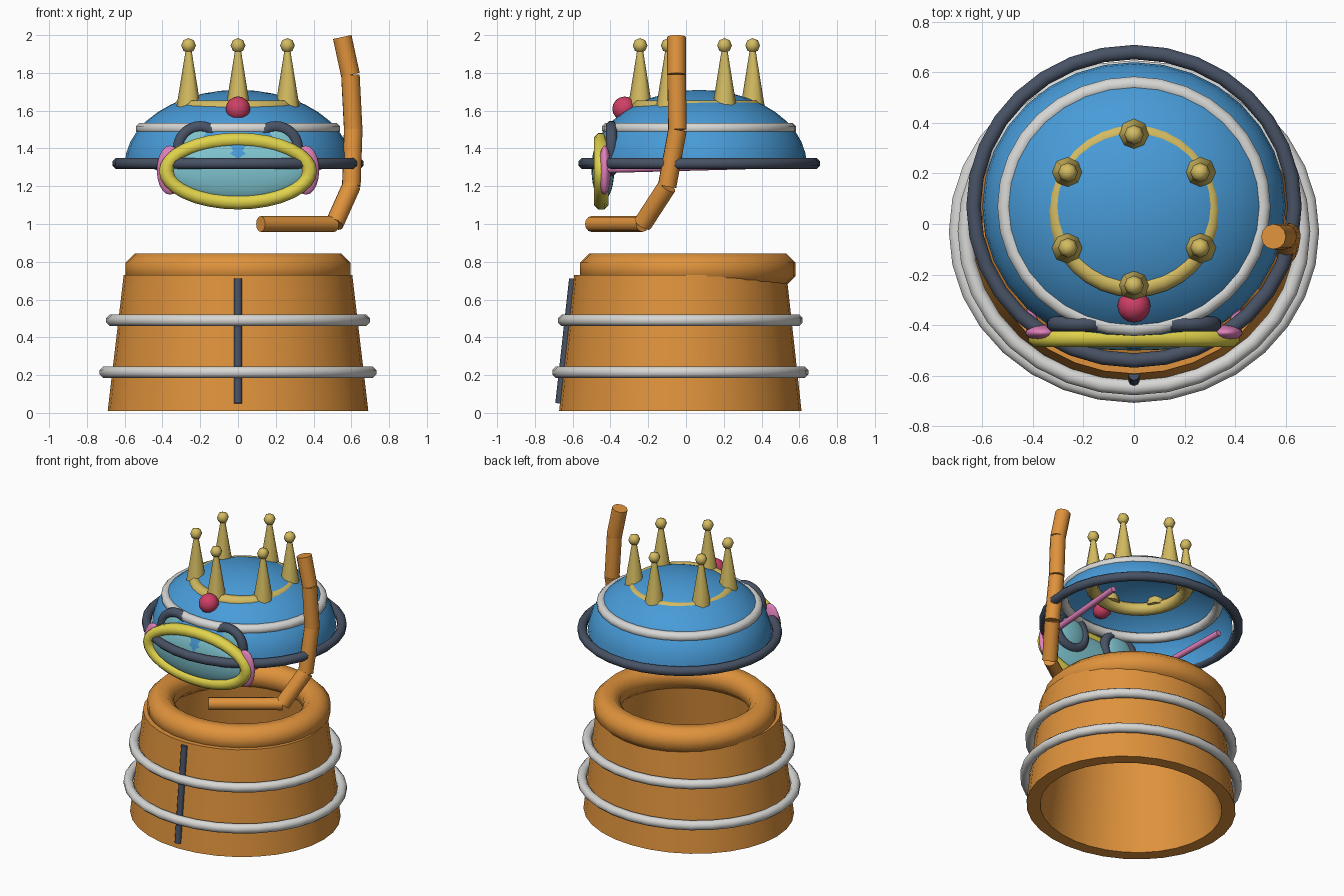
import bpy
import bmesh
from math import sin, cos, pi, radians
from mathutils import Vector

cube = bpy.data.objects.get("Cube")
if cube:
    bpy.data.objects.remove(cube)


def material(name, rgb):
    m = bpy.data.materials.new(name)
    m.use_nodes = True
    m.diffuse_color = (*rgb, 1)
    m.node_tree.nodes["Principled BSDF"].inputs["Base Color"].default_value = (*rgb, 1)
    return m


ORANGE = material("orange", (0.74, 0.29, 0.045))
BLUE = material("blue", (0.065, 0.33, 0.69))
WHITE = material("pale grey", (0.68, 0.68, 0.67))
DARK = material("dark slate", (0.065, 0.085, 0.13))
GOLD = material("gold", (0.66, 0.50, 0.12))
YELLOW = material("yellow", (0.75, 0.65, 0.07))
RED = material("red", (0.62, 0.05, 0.13))
PINK = material("pink", (0.75, 0.22, 0.50))
TEAL = material("teal", (0.21, 0.55, 0.62))


def finish(name, mat):
    ob = bpy.context.object
    ob.name = name
    ob.data.materials.append(mat)
    bpy.ops.object.shade_smooth_by_angle(angle=radians(50))
    return ob


def lathe(name, mat, profile, loc, scale_y=1.0, closed=False, segs=32):
    """Spin (radius, height) points around z; zero radius makes a pole."""
    bm = bmesh.new()
    rings = []
    for r, z in profile:
        if r < 1e-4:
            rings.append([bm.verts.new((0, 0, z))] * segs)
        else:
            rings.append([bm.verts.new((r * cos(2 * pi * i / segs),
                                        r * scale_y * sin(2 * pi * i / segs), z))
                          for i in range(segs)])
    pairs = list(zip(rings, rings[1:]))
    if closed:
        pairs.append((rings[-1], rings[0]))
    for a, b in pairs:
        for i in range(segs):
            j = (i + 1) % segs
            bm.faces.new(list(dict.fromkeys((a[i], a[j], b[j], b[i]))))
    bmesh.ops.recalc_face_normals(bm, faces=bm.faces)
    mesh = bpy.data.meshes.new(name)
    bm.to_mesh(mesh)
    bm.free()
    ob = bpy.data.objects.new(name, mesh)
    bpy.context.collection.objects.link(ob)
    ob.location = loc
    bpy.ops.object.select_all(action="DESELECT")
    ob.select_set(True)
    bpy.context.view_layer.objects.active = ob
    return finish(name, mat)


def ring(name, mat, loc, rx, ry, tube, upright=False, minor=8, tube_depth=None):
    """Oval hoop of round tube, flat or facing the front."""
    sides = 32
    bm = bmesh.new()
    depth = tube_depth or tube
    loops = []
    for i in range(sides):
        a = 2 * pi * i / sides
        loop = []
        for k in range(minor):
            t = 2 * pi * (k + 0.5) / minor
            off, h = tube * cos(t), depth * sin(t)
            x, y = (rx + off) * cos(a), (ry + off) * sin(a)
            loop.append(bm.verts.new((x, -h, y) if upright else (x, y, h)))
        loops.append(loop)
    for i in range(sides):
        a, b = loops[i], loops[(i + 1) % sides]
        for k in range(minor):
            n = (k + 1) % minor
            bm.faces.new((a[k], b[k], b[n], a[n]))
    bmesh.ops.recalc_face_normals(bm, faces=bm.faces)
    mesh = bpy.data.meshes.new(name)
    bm.to_mesh(mesh)
    bm.free()
    ob = bpy.data.objects.new(name, mesh)
    bpy.context.collection.objects.link(ob)
    ob.location = loc
    bpy.ops.object.select_all(action="DESELECT")
    ob.select_set(True)
    bpy.context.view_layer.objects.active = ob
    return finish(name, mat)


def ball(name, mat, loc, size, segs=20):
    bpy.ops.mesh.primitive_uv_sphere_add(segments=segs, ring_count=segs // 2, location=loc)
    bpy.context.object.scale = size
    return finish(name, mat)


def rod(name, mat, a, b, r1, r2=None, sides=12):
    a, b = Vector(a), Vector(b)
    d = b - a
    bpy.ops.mesh.primitive_cone_add(vertices=sides, radius1=r1, radius2=r1 if r2 is None else r2,
                                    depth=d.length, location=(a + b) / 2,
                                    rotation=d.to_track_quat("Z", "Y").to_euler())
    return finish(name, mat)


# Suit body, hollow and open below
lathe("body", ORANGE, [(0.69, 0.01), (0.605, 0.73), (0.50, 0.73), (0.60, 0.01)],
      (0, -0.03, 0), 0.93, closed=True)
ring("collar", ORANGE, (0, 0.01, 0.76), 0.51, 0.485, 0.092)
ring("lower_body_band", WHITE, (0, -0.03, 0.215), 0.703, 0.648, 0.032)
ring("upper_body_band", WHITE, (0, -0.03, 0.49), 0.668, 0.618, 0.032)
rod("front_zip", DARK, (0, -0.67, 0.05), (0, -0.597, 0.71), 0.022, sides=8)

# Helmet dome, open below
dome = [(0.60 * cos(i * pi / 20), 0.40 * sin(i * pi / 20)) for i in range(11)]
lathe("helmet_dome", BLUE, dome, (0, 0.07, 1.31), 0.95)
ring("helmet_rim", DARK, (0, 0.07, 1.32), 0.635, 0.61, 0.031)
ring("helmet_band", WHITE, (0, 0.07, 1.505), 0.51, 0.483, 0.033)

# Crown
CROWN_Y = 0.055
ring("crown_ring", GOLD, (0, CROWN_Y, 1.615), 0.305, 0.305, 0.042)
for i in range(6):
    a = radians(60 * i - 90)
    x, y = 0.302 * cos(a), CROWN_Y + 0.298 * sin(a)
    rod(f"crown_spike_{i + 1}", GOLD, (x, y, 1.62), (x, y, 1.93), 0.064, 0.014, sides=8)
    ball(f"crown_bead_{i + 1}", GOLD, (x, y, 1.945), (0.039,) * 3, segs=8)
ball("crown_gem", RED, (0, -0.325, 1.61), (0.065,) * 3, segs=16)

# Goggles
ring("goggle_frame", YELLOW, (0, -0.448, 1.28), 0.38, 0.165, 0.041, upright=True)
ball("goggle_lens", TEAL, (0, -0.44, 1.285), (0.365, 0.06, 0.16), segs=28)
for side, s in (("left", 1), ("right", -1)):
    ring(f"{side}_eye_ring", DARK, (s * 0.20, -0.395, 1.40), 0.115, 0.115, 0.032, upright=True)
    ball(f"{side}_eye_glass", TEAL, (s * 0.20, -0.395, 1.40), (0.11, 0.035, 0.11))
    ball(f"{side}_strap_mount", PINK, (s * 0.36, -0.43, 1.285), (0.07, 0.033, 0.13))
    rod(f"{side}_strap", PINK, (s * 0.40, -0.42, 1.29), (s * 0.44, 0.32, 1.31), 0.02, sides=8)

# Snorkel, one rod per bend
path = [(0.12, -0.50, 1.0), (0.51, -0.23, 1.0), (0.60, -0.10, 1.2),
        (0.61, -0.045, 1.5), (0.595, -0.05, 1.79), (0.552, -0.05, 1.99)]
for i, (a, b) in enumerate(zip(path, path[1:])):
    rod(f"snorkel_part_{i + 1}", ORANGE, a, b, 0.042 if i == 0 else 0.05)
